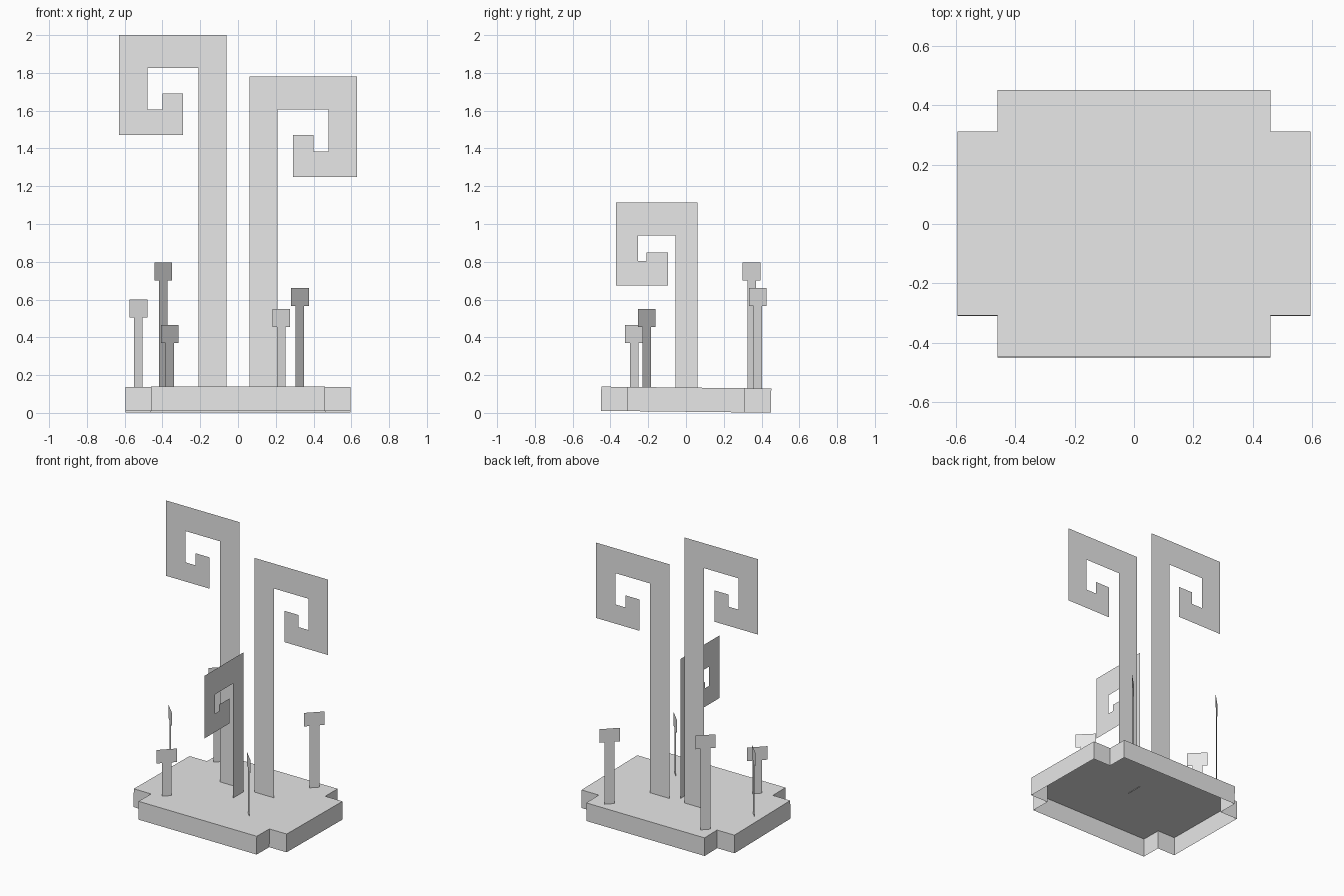
import bpy, bmesh, math
from mathutils import Matrix

cube = bpy.data.objects.get("Cube")
if cube:
    bpy.data.objects.remove(cube, do_unlink=True)

grey = bpy.data.materials.new("plain_grey")
grey.use_nodes = True
grey.diffuse_color = (0.8, 0.8, 0.8, 1)
grey.node_tree.nodes["Principled BSDF"].inputs["Base Color"].default_value = (0.8, 0.8, 0.8, 1)

TILT = 0.011      # the base leans back very slightly


def ground(y):
    return 0.134 - TILT * y


def finish(name, bm):
    mesh = bpy.data.meshes.new(name)
    bm.to_mesh(mesh)
    bm.free()
    mesh.materials.append(grey)
    obj = bpy.data.objects.new(name, mesh)
    bpy.context.collection.objects.link(obj)
    return obj


def sheet(name, outline, place, angle):
    """Flat upright cut-out: outline in (along, height), turned about z."""
    bm = bmesh.new()
    bm.faces.new([bm.verts.new((a, 0, z)) for a, z in outline])
    bm.transform(Matrix.Translation(place) @ Matrix.Rotation(angle, 4, "Z"))
    return finish(name, bm)


def spiral(foot, top, stalk, reach, arm, tip, curl, drops):
    """Squared spiral; stalk, arm and curl are measured along the sheet."""
    inner, lip, hook, bottom = (top - d for d in drops)
    s0, s1 = stalk
    return [(s1, foot), (s0, foot), (s0, top), (reach, top), (reach, bottom),
            (tip, bottom), (tip, lip), (curl, lip), (curl, hook),
            (arm, hook), (arm, inner), (s1, inner)]


# Base: plus-cornered slab, open underneath
bm = bmesh.new()
quarter = [(0.595, 0.31), (0.46, 0.31), (0.46, 0.45)]
loop = quarter + [(-x, y) for x, y in reversed(quarter)]
loop += [(-x, -y) for x, y in loop]
top = bm.faces.new([bm.verts.new((x, y, 0.134)) for x, y in loop])
walls = bmesh.ops.extrude_edge_only(bm, edges=list(top.edges))
low = [g for g in walls["geom"] if isinstance(g, bmesh.types.BMVert)]
bmesh.ops.translate(bm, verts=low, vec=(0, 0, -0.128))
bmesh.ops.recalc_face_normals(bm, faces=bm.faces)
bm.transform(Matrix.Rotation(-TILT, 4, "X"))
finish("base", bm)

# Pair of tall spirals facing the front, curling outwards
drops = (0.175, 0.31, 0.395, 0.53)
for name, side, height in (("right_tall_spiral", -1, 2.0), ("left_tall_spiral", 1, 1.78)):
    shape = spiral(ground(0.1), height, (0.06, 0.21), 0.63, 0.48, 0.29, 0.40, drops)
    sheet(name, [(side * a, z) for a, z in shape], (0, 0.1, 0), 0)

# Short spiral set across the middle, curling forwards
shape = spiral(ground(0) - 0.004, 1.115, (0.06, -0.055), -0.37, -0.255, -0.095, -0.21,
               (0.175, 0.265, 0.31, 0.44))
sheet("short_spiral", shape, (0, 0, 0), math.pi / 2)

# Square-headed stalks, each turned diagonally
stalks = [
    ("right_middle_stalk", -0.527, 0.0, 0.60, -1),
    ("right_back_stalk", -0.395, 0.347, 0.795, 1),
    ("right_front_stalk", -0.362, -0.275, 0.465, 1),
    ("left_front_stalk", 0.228, -0.207, 0.55, -1),
    ("left_back_stalk", 0.328, 0.38, 0.66, 1),
]
HEAD, STEM = 0.066, 0.032     # half widths
for name, x, y, z, turn in stalks:
    half = [(STEM, ground(y)), (STEM, z - 0.095), (HEAD, z - 0.095), (HEAD, z)]
    outline = half + [(-a, h) for a, h in reversed(half)]
    sheet(name, outline, (x, y, 0), turn * math.pi / 4)
